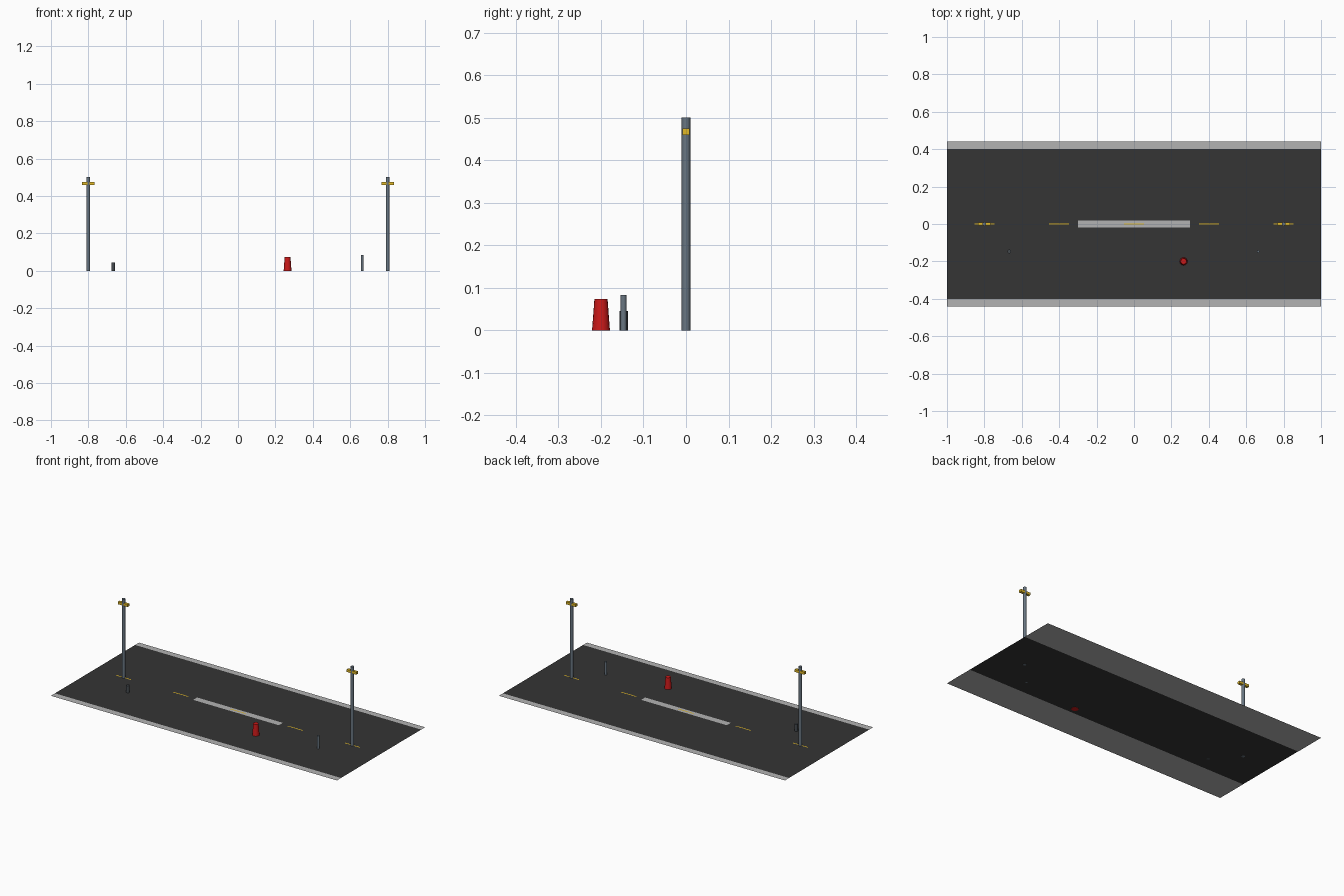
import bpy, math

if "Cube" in bpy.data.objects:
    bpy.data.objects.remove(bpy.data.objects["Cube"])


def material(name, rgb):
    m = bpy.data.materials.new(name)
    m.diffuse_color = (*rgb, 1)
    m.use_nodes = True
    m.node_tree.nodes["Principled BSDF"].inputs["Base Color"].default_value = m.diffuse_color
    return m


ASPHALT = material("asphalt", (0.035, 0.035, 0.035))
CONCRETE = material("concrete", (0.45, 0.45, 0.45))
YELLOW = material("yellow", (0.75, 0.48, 0.02))
STEEL = material("steel", (0.14, 0.18, 0.22))
DARK = material("dark_metal", (0.06, 0.07, 0.08))
RED = material("red", (0.6, 0.01, 0.01))


def sheet(name, x, y, z, sx, sy, mat):
    bpy.ops.mesh.primitive_plane_add(size=1, location=(x, y, z))
    o = bpy.context.object
    o.name = name
    o.scale = (sx, sy, 1)
    o.data.materials.append(mat)


def box(name, loc, size, mat):
    bpy.ops.mesh.primitive_cube_add(size=1, location=loc)
    o = bpy.context.object
    o.name = name
    o.scale = size
    o.data.materials.append(mat)


def post(name, x, y, r1, r2, h, mat):
    bpy.ops.mesh.primitive_cone_add(vertices=16, radius1=r1, radius2=r2,
                                    depth=h, location=(x, y, h / 2))
    o = bpy.context.object
    o.name = name
    o.data.materials.append(mat)
    bpy.ops.object.shade_smooth_by_angle(angle=math.radians(35))


# Pavements, road surface and central median, layered a hair apart
for side, label in ((-1, "front"), (1, "back")):
    sheet(f"sidewalk_{label}", 0, side * 0.34, 0, 2, 0.2, CONCRETE)
sheet("road", 0, 0, 0.0006, 2, 0.8, ASPHALT)
sheet("median", 0, 0, 0.0012, 0.6, 0.04, CONCRETE)

# Yellow centre-line dashes
for i in range(-2, 3):
    sheet(f"lane_dash_{i + 3}", i * 0.4, 0, 0.0018, 0.107, 0.007, YELLOW)

# Lamp posts with yellow cross bars
for side, label in ((-1, "left"), (1, "right")):
    post(f"lamp_post_{label}", side * 0.8, 0, 0.01, 0.01, 0.5, STEEL)
    box(f"lamp_bar_{label}", (side * 0.8, 0, 0.467), (0.067, 0.017, 0.016), YELLOW)

# Street furniture
post("red_cone", 0.265, -0.2, 0.021, 0.0155, 0.073, RED)
post("short_bollard", -0.667, -0.147, 0.01, 0.01, 0.045, DARK)
post("sign_post", 0.664, -0.147, 0.007, 0.007, 0.083, STEEL)
